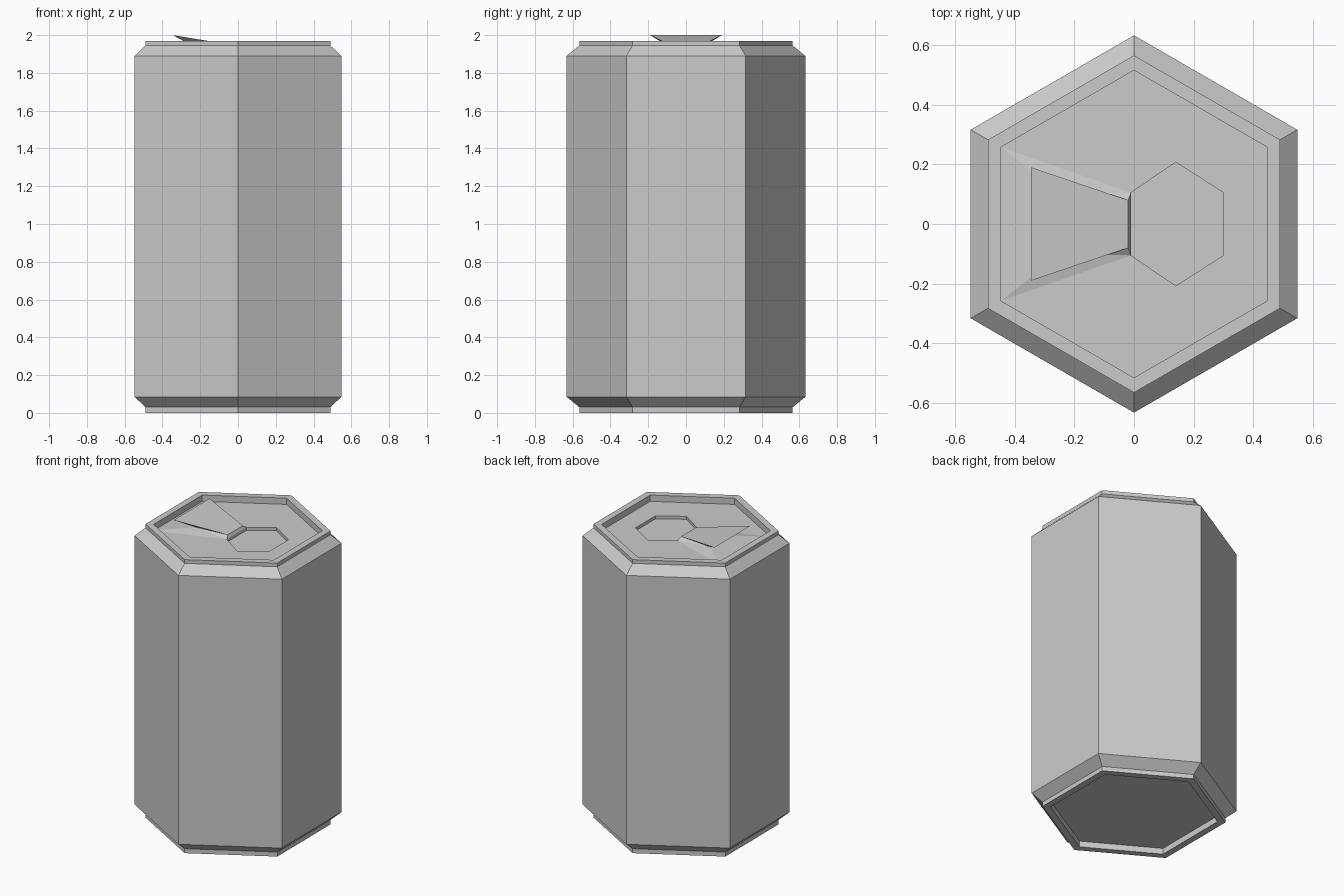
import bpy, bmesh, math

if "Cube" in bpy.data.objects:
    bpy.data.objects.remove(bpy.data.objects["Cube"])


def make_object(name, verts, faces):
    mesh = bpy.data.meshes.new(name)
    mesh.from_pydata(verts, [], faces)
    mesh.validate()
    obj = bpy.data.objects.new(name, mesh)
    bpy.context.collection.objects.link(obj)
    return obj


def face_up(obj):
    # turn every face of an open, non-undercut sheet to point upwards
    bm = bmesh.new()
    bm.from_mesh(obj.data)
    bm.normal_update()
    bmesh.ops.reverse_faces(bm, faces=[f for f in bm.faces if f.normal.z < -1e-4])
    bm.to_mesh(obj.data)
    bm.free()


SIDES = 6
INNER = 0.515      # corner radius inside the rims
LID_Z = 1.928      # sunken lid level
HOLE_Z = 1.908     # floor of the pressed opening

# can wall: hexagonal lathe of (corner radius, height), bottom recess to lid
profile = [(INNER, 0.04), (INNER, 0.0), (0.565, 0.0), (0.565, 0.03),
           (0.632, 0.085), (0.632, 1.89), (0.565, 1.945), (0.565, 1.97),
           (INNER, 1.97), (INNER, LID_Z)]
verts, faces = [], []
for r, z in profile:
    for k in range(SIDES):
        a = math.radians(30 + 60 * k)
        verts.append((r * math.cos(a), r * math.sin(a), z))
for i in range(len(profile) - 1):
    for k in range(SIDES):
        n = (k + 1) % SIDES
        a, b = i * SIDES, (i + 1) * SIDES
        faces.append((a + k, a + n, b + n, b + k))
faces.append(tuple(reversed(range(SIDES))))
make_object("can_body", verts, faces)

# lid: +y half points, mirrored to -y (index + 7)
half = INNER * math.cos(math.radians(30))
hole = [(-0.01, 0.105), (0.14, 0.207), (0.30, 0.105)]
points = [(-half, INNER / 2, LID_Z), (0, INNER, LID_Z), (half, INNER / 2, LID_Z)]
points += [(x, y, LID_Z) for x, y in hole] + [(-0.245, 0.10, 1.945)]
verts = points + [(x, -y, z) for x, y, z in points]
faces = [(2, 9, 12, 5), (0, 7, 13, 6)]
for s in (0, 7):
    faces += [tuple(i + s for i in f)
              for f in ((0, 6, 3), (0, 3, 4, 1), (1, 4, 2), (2, 4, 5))]
face_up(make_object("lid", verts, faces))

# pressed opening: shallow hexagonal pocket
ring = hole + [(x, -y) for x, y in reversed(hole)]
verts = [(x, y, z) for z in (LID_Z, HOLE_Z) for x, y in ring]
faces = [tuple(reversed(range(6, 12)))]
faces += [(k, (k + 1) % 6, (k + 1) % 6 + 6, k + 6) for k in range(6)]
make_object("drink_opening", verts, faces)

# pull tab: raised wedge with undercut back end
points = [(-0.345, 0.19, 2.0), (-0.02, 0.08, 1.946),
          (-0.01, 0.105, LID_Z), (-0.245, 0.10, 1.945)]
verts = points + [(x, -y, z) for x, y, z in points]
faces = [(0, 4, 5, 1),              # top
         (1, 5, 6, 2),              # nose
         (0, 3, 7, 4),              # undercut end
         (0, 1, 3), (1, 2, 3),      # sides
         (4, 7, 5), (5, 7, 6)]
make_object("pull_tab", verts, faces)
